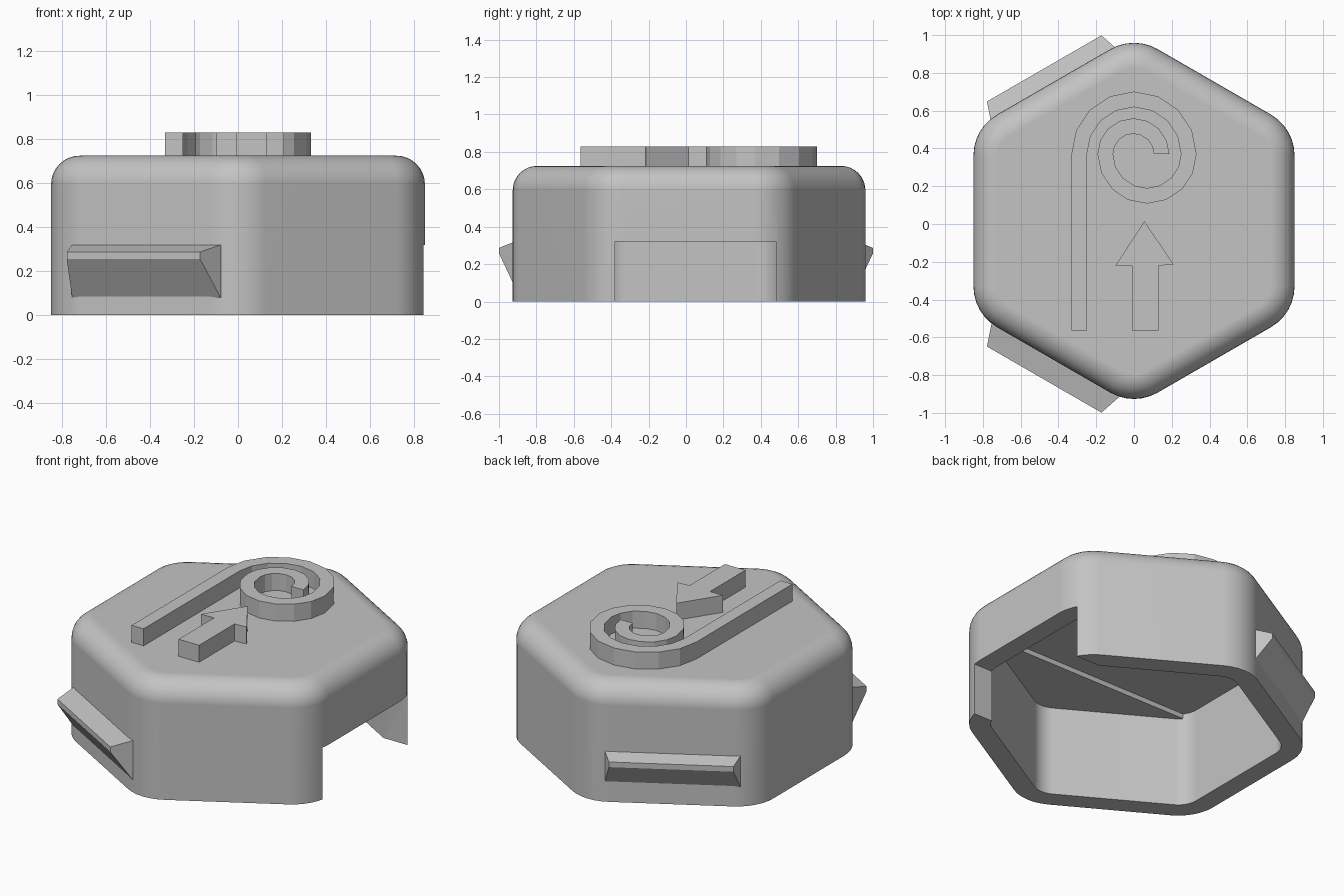
import bpy, bmesh, math
from mathutils import Vector

if "Cube" in bpy.data.objects:
    bpy.data.objects.remove(bpy.data.objects["Cube"])

CY = 0.0165          # cap centre in y
grey = bpy.data.materials.new("grey_plastic")
grey.diffuse_color = (0.55, 0.55, 0.55, 1)
grey.use_nodes = True
grey.node_tree.nodes["Principled BSDF"].inputs["Base Color"].default_value = grey.diffuse_color


def make(name, bm, smooth=False):
    bmesh.ops.recalc_face_normals(bm, faces=bm.faces)
    me = bpy.data.meshes.new(name)
    bm.to_mesh(me)
    bm.free()
    me.materials.append(grey)
    ob = bpy.data.objects.new(name, me)
    bpy.context.collection.objects.link(ob)
    bpy.ops.object.select_all(action='DESELECT')
    bpy.context.view_layer.objects.active = ob
    ob.select_set(True)
    if smooth:
        bpy.ops.object.shade_smooth_by_angle(angle=math.radians(30))
    return ob


def rounded_hex(apothem, radius, seg=6):
    """Hexagon outline, points on +-y, with rounded corners."""
    pts = []
    d = (apothem - radius) / math.cos(math.pi / 6)
    for k in range(6):
        a = math.radians(30 + 60 * k)
        for i in range(seg + 1):
            b = a + math.radians(-30 + 60 * i / seg)
            pts.append((d * math.cos(a) + radius * math.cos(b),
                        CY + d * math.sin(a) + radius * math.sin(b)))
    return pts


def loft(bm, rings):
    """Skin a list of (outline, z) and close both ends."""
    loops = [[bm.verts.new((x, y, z)) for x, y in pts] for pts, z in rings]
    n = len(loops[0])
    for a, b in zip(loops, loops[1:]):
        for i in range(n):
            j = (i + 1) % n
            bm.faces.new((a[i], a[j], b[j], b[i]))
    bm.faces.new(loops[0])
    bm.faces.new(loops[-1])


def extrude(name, pts, z0, z1):
    bm = bmesh.new()
    loft(bm, [(pts, z0), (pts, z1)])
    return make(name, bm)


# Hollow cap: ceiling, inner wall, rim, outer wall, rounded top edge
WALL, TOP, FIL = 0.12, 0.725, 0.13
inner = rounded_hex(0.85 - WALL, 0.25 - WALL)
rings = [(inner, 0.585), (inner, 0.0), (rounded_hex(0.85, 0.25), 0.0)]
for i in range(9):
    t = math.pi / 2 * i / 8
    inset = FIL * (1 - math.cos(t))
    rings.append((rounded_hex(0.85 - inset, 0.25 - inset),
                  TOP - FIL + FIL * math.sin(t)))
bm = bmesh.new()
loft(bm, rings)
cap = make("cap_shell", bm)

# Notch through the right wall
cutter = extrude("notch_cutter", [(0.4, -0.38), (1.2, -0.38), (1.2, 0.48), (0.4, 0.48)], -0.2, 0.32)
cutter.hide_render = True
mod = cap.modifiers.new("notch", 'BOOLEAN')
mod.object = cutter
mod.operation = 'DIFFERENCE'
mod.solver = 'EXACT'
bpy.ops.object.select_all(action='DESELECT')
bpy.context.view_layer.objects.active = cap
cap.select_set(True)
bpy.ops.object.modifier_apply(modifier="notch")
bpy.data.objects.remove(cutter)
bpy.ops.object.shade_smooth_by_angle(angle=math.radians(30))
cap.modifiers.new("flat_tops", 'WEIGHTED_NORMAL').keep_sharp = True

# Thicker ceiling at the front of the cavity
extrude("ceiling_step", [(-0.75, -0.41), (0, -0.84), (0.75, -0.41)], 0.555, 0.60)

# Wedge clips on the two left faces
for name, s in (("front_clip", -1), ("back_clip", 1)):
    n = Vector((-0.5, s * 0.866, 0))
    t = Vector((0.866, s * 0.5, 0))
    bm = bmesh.new()
    loops = []
    for dist, half, lo, hi in ((0.80, 0.39, 0.08, 0.32), (0.833, 0.39, 0.08, 0.32),
                               (0.951, 0.35, 0.255, 0.287)):
        loops.append([bm.verts.new(n * dist + t * u + Vector((0, 0, z)))
                      for u, z in ((-half, lo), (half, lo), (half, hi), (-half, hi))])
    for a, b in zip(loops, loops[1:]):
        for i in range(4):
            j = (i + 1) % 4
            bm.faces.new((a[i], a[j], b[j], b[i]))
    bm.faces.new(loops[0])
    bm.faces.new(loops[-1])
    make(name, bm)

# Raised spiral hook: straight stem followed by three shrinking half circles
HALF_W = 0.041
left, right = [], []
for x, y in ((-0.29, -0.565),):
    left.append((x - HALF_W, y))
    right.append((x + HALF_W, y))
for cx, r, start in ((0.0, 0.29, 180), (0.069, 0.221, 360), (-0.003, 0.149, 180)):
    for i in range(9 if r < 0.2 else 8):
        a = math.radians(start - 22.5 * i)
        for side, q in ((left, r + HALF_W), (right, r - HALF_W)):
            side.append((cx + q * math.cos(a), 0.37 + q * math.sin(a)))
bm = bmesh.new()
cols = [[bm.verts.new((x, y, z)) for (x, y), z in ((l, 0.71), (r, 0.71), (r, 0.83), (l, 0.83))]
        for l, r in zip(left, right)]
for a, b in zip(cols, cols[1:]):
    for i in range(4):
        j = (i + 1) % 4
        bm.faces.new((a[i], a[j], b[j], b[i]))
bm.faces.new(cols[0])
bm.faces.new(cols[-1])
make("spiral_hook", bm)

# Raised arrow
extrude("arrow", [(-0.01, -0.565), (0.13, -0.565), (0.13, -0.22), (0.21, -0.215),
                  (0.055, 0.015), (-0.098, -0.22), (-0.01, -0.22)], 0.71, 0.83)
